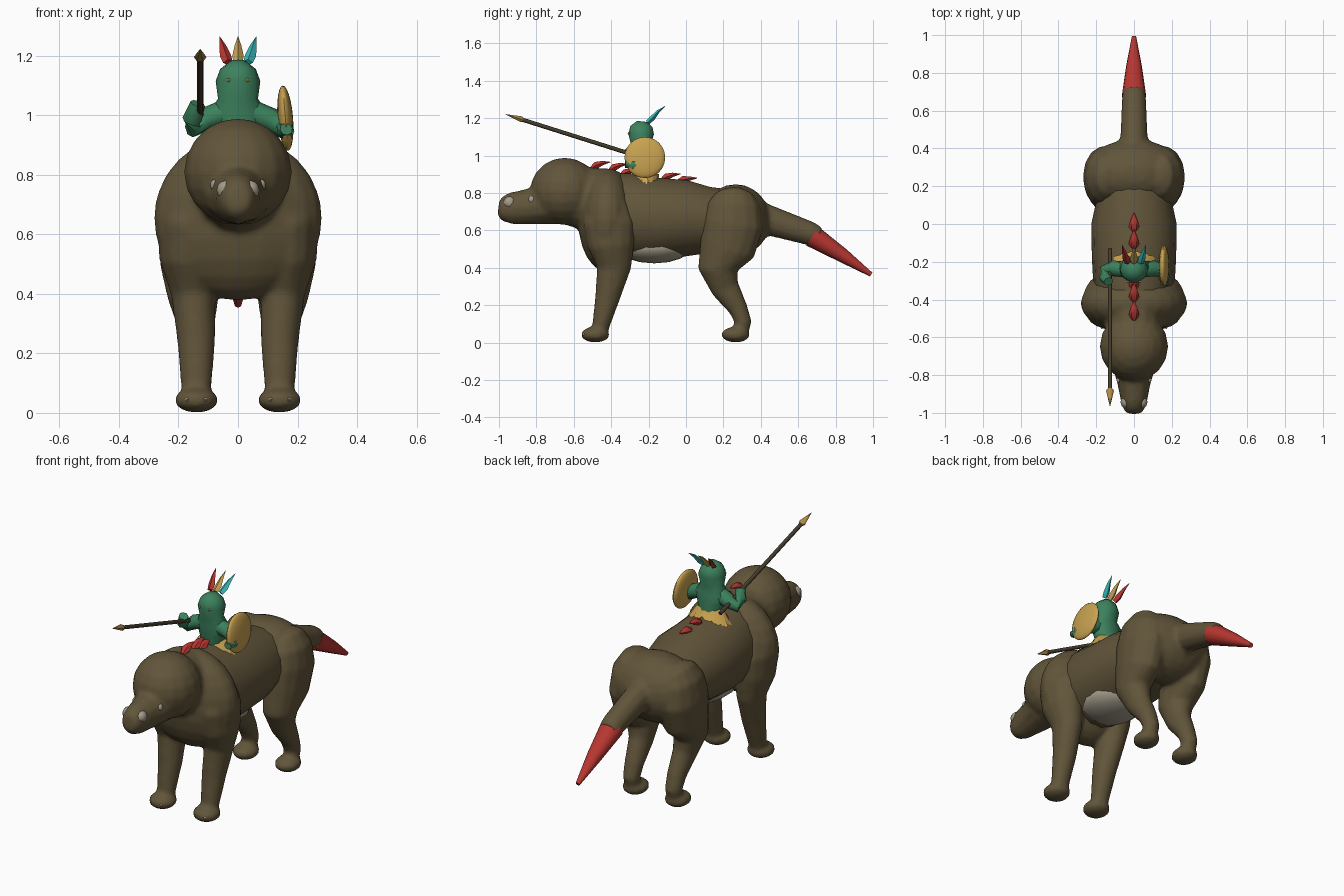
import bpy, math
from mathutils import Vector, Matrix

if "Cube" in bpy.data.objects:
    bpy.data.objects.remove(bpy.data.objects["Cube"])


def material(name, r, g, b):
    m = bpy.data.materials.new(name)
    m.use_nodes = True
    m.diffuse_color = (r, g, b, 1)
    m.node_tree.nodes["Principled BSDF"].inputs["Base Color"].default_value = (r, g, b, 1)
    return m


HIDE = material("brown hide", .12, .09, .042)
PALE = material("pale patch", .37, .33, .26)
RED = material("red", .48, .037, .03)
GREEN = material("green skin", .045, .22, .11)
GOLD = material("gold", .58, .36, .08)
CYAN = material("cyan feather", .04, .50, .50)
WOOD = material("dark wood", .06, .045, .025)
BRONZE = material("bronze", .42, .26, .06)
X, Y = Vector((1, 0, 0)), Vector((0, 1, 0))


def add(name, verts, faces, mat):
    me = bpy.data.meshes.new(name)
    me.from_pydata(verts, [], faces)
    me.materials.append(mat)
    me.update()
    ob = bpy.data.objects.new(name, me)
    bpy.context.collection.objects.link(ob)
    bpy.ops.object.select_all(action='DESELECT')
    ob.select_set(True)
    bpy.context.view_layer.objects.active = ob
    bpy.ops.object.mode_set(mode='EDIT')
    bpy.ops.mesh.select_all(action='SELECT')
    bpy.ops.mesh.normals_make_consistent(inside=False)
    bpy.ops.object.mode_set(mode='OBJECT')
    bpy.ops.object.shade_smooth_by_angle(angle=math.radians(50))
    return ob


def loft(name, rings, mat, sides=14, ref=X, flip=1):
    """Skin elliptical rings (x, y, z, side radius, other radius) along a path."""
    pts = [Vector(r[:3]) for r in rings]
    verts, faces = [], []
    for i, r in enumerate(rings):
        t = (pts[min(i + 1, len(pts) - 1)] - pts[max(i - 1, 0)]).normalized()
        side = (ref - t * ref.dot(t)).normalized()
        up = t.cross(side)
        for k in range(sides):
            a = math.tau * k / sides
            v = pts[i] + side * (r[3] * math.cos(a)) + up * (r[4] * math.sin(a))
            verts.append((v.x * flip, v.y, v.z))
    for i in range(len(rings) - 1):
        for k in range(sides):
            n = (k + 1) % sides
            a, b = i * sides, (i + 1) * sides
            faces.append((a + k, a + n, b + n, b + k))
    last = (len(rings) - 1) * sides
    faces += [tuple(range(sides))[::-1], tuple(range(last, last + sides))]
    return add(name, verts, faces, mat)


def ball(name, centre, radii, mat, seg=12, rings=8, turn=Matrix()):
    bpy.ops.mesh.primitive_uv_sphere_add(segments=seg, ring_count=rings, radius=1)
    ob = bpy.context.object
    ob.name = name
    ob.data.transform(Matrix.Translation(centre) @ turn @ Matrix.Diagonal((*radii, 1)))
    ob.data.materials.append(mat)
    bpy.ops.object.shade_smooth_by_angle(angle=math.radians(50))
    return ob


def fuse(name, parts):
    """Join overlapping parts into one softly blended skin."""
    bpy.ops.object.select_all(action='DESELECT')
    for p in parts:
        p.select_set(True)
    bpy.context.view_layer.objects.active = parts[0]
    bpy.ops.object.join()
    ob = bpy.context.object
    ob.name = name
    ob.modifiers.clear()
    remesh = ob.modifiers.new("blend", 'REMESH')
    remesh.mode = 'VOXEL'
    remesh.voxel_size = .012
    remesh.use_smooth_shade = True
    smooth = ob.modifiers.new("soften", 'SMOOTH')
    smooth.factor = .5
    smooth.iterations = 6


def spine(rows):
    return [(0, *r) for r in rows]


# Beast trunk (rows: y, z, half width, half height) and pale belly
loft("torso", spine([(-.45, .69, .18, .22), (-.32, .675, .215, .235), (-.18, .662, .223, .225),
                     (0, .665, .226, .207), (.12, .655, .20, .18), (.25, .65, .18, .17),
                     (.38, .66, .13, .12)]), HIDE, 18)
ball("belly_patch", (0, -.17, .512), (.165, .20, .088), PALE, 14)

# Front half: chest, neck, rounded skull and muzzle
front = [
    ball("chest", (0, -.42, .655), (.284, .157, .278), HIDE, 20, 12),
    loft("neck", spine([(-.40, .73, .15, .19), (-.50, .765, .155, .175), (-.62, .79, .15, .16)]), HIDE, 16),
    ball("skull", (0, -.648, .809), (.182, .187, .18), HIDE, 16, 10),
    loft("muzzle", spine([(-.62, .745, .12, .11), (-.76, .738, .115, .105), (-.84, .727, .09, .097),
                          (-.94, .718, .07, .084), (-.98, .717, .057, .068),
                          (-1.003, .72, .037, .042)]), HIDE, 12)]

# Rear half: rump and tail
rear = [
    ball("rump", (0, .265, .655), (.262, .186, .192), HIDE, 20, 12),
    loft("tail", spine([(.34, .69, .09, .09), (.44, .655, .074, .082), (.66, .585, .065, .065),
                        (.71, .563, .058, .056)]), HIDE, 12)]
loft("tail_tip", spine([(.675, .57, .065, .06), (.84, .465, .041, .038), (.99, .364, .012, .012)]), RED, 12)

# Legs, paws and face patches on both sides
for s, tag in ((1, "left"), (-1, "right")):
    front.append(loft(tag + "_front_leg", [
        (.14, -.41, .82, .05, .06), (.155, -.41, .74, .09, .11), (.165, -.41, .64, .107, .142),
        (.165, -.40, .52, .10, .127), (.15, -.385, .40, .075, .092), (.14, -.42, .24, .064, .067),
        (.14, -.455, .09, .052, .047), (.14, -.465, .03, .04, .04)], HIDE, flip=s))
    front.append(ball(tag + "_front_paw", (.14 * s, -.485, .043), (.077, .08, .043), HIDE, 10, 6))
    rear.append(loft(tag + "_hind_leg", [
        (.11, .26, .81, .04, .06), (.13, .26, .785, .08, .11), (.15, .255, .73, .104, .145),
        (.157, .25, .63, .114, .167), (.155, .22, .50, .107, .152), (.15, .17, .39, .087, .107),
        (.14, .21, .29, .062, .077), (.135, .28, .18, .052, .052), (.135, .305, .11, .047, .047),
        (.135, .29, .04, .04, .04)], HIDE, flip=s))
    rear.append(ball(tag + "_hind_paw", (.135 * s, .265, .043), (.072, .08, .043), HIDE, 10, 6))
    for dx in (-.03, .03):
        ball(tag + "_claw", ((.14 + dx) * s, -.542, .045), (.009, .014, .008), PALE, 6, 4)
    ball(tag + "_nose_patch", (.043 * s, -.942, .748), (.029, .035, .033), PALE, 8, 6)
    ball(tag + "_eye_patch", (.08 * s, -.825, .765), (.013, .018, .02), PALE, 8, 6)
fuse("front_body", front)
fuse("rear_body", rear)

# Red back plates leaning to the rear (base y, base z, rise)
for y, z, rise in ((-.515, .925, .04), (-.42, .91, .045), (-.36, .885, .04),
                   (-.14, .862, .04), (-.05, .86, .02)):
    loft("back_spike", spine([(y, z, .008, .008), (y + .035, z + rise * .6, .028, .022),
                              (y + .07, z + rise * .9, .018, .013),
                              (y + .11, z + rise, .002, .002)]), RED, 6)

# Saddle cloth with a zigzag hem, dipping towards the front
n = 28
sverts, sfaces = [], []
for level, (r, z) in enumerate(((.055, .95), (.09, .91), (.13, .865))):
    for k in range(n):
        a = math.tau * k / n
        y = r * .58 * math.sin(a)
        hem = (k % 2) * .02 - .03 * abs(math.cos(a)) + y * .2 if level == 2 else 0
        sverts.append((r * math.cos(a), y - .22, z + hem))
for lv in range(2):
    for k in range(n):
        m = (k + 1) % n
        sfaces.append((lv * n + k, lv * n + m, lv * n + n + m, lv * n + n + k))
sfaces.append(tuple(range(n)))
add("saddle", sverts, sfaces, GOLD)

# Rider body, head and arms
loft("rider_body", [(0, -.225, .90, .065, .055), (0, -.23, .96, .082, .056), (0, -.235, 1.01, .10, .056),
                    (0, -.24, 1.055, .067, .055), (0, -.24, 1.115, .075, .072),
                    (0, -.238, 1.155, .06, .062), (0, -.235, 1.183, .024, .028)], GREEN, 10)
loft("left_arm", [(.05, -.24, 1.005, .042, .045), (.11, -.235, .985, .042, .04),
                  (.15, -.25, .955, .036, .034), (.16, -.285, .95, .03, .03),
                  (.162, -.325, .953, .02, .022)], GREEN, 8, Y)
loft("right_arm", [(.05, -.24, 1.005, .042, .045), (.11, -.235, .985, .042, .04),
                   (.152, -.25, .96, .036, .034), (.155, -.28, .985, .032, .032),
                   (.135, -.305, 1.038, .024, .026)], GREEN, 8, Y, -1)
for s in (1, -1):
    ball("rider_eye", (.032 * s, -.305, 1.118), (.007, .007, .007), GOLD, 6, 4)

# Feather crest
for name, x, mat in (("red_feather", -1, RED), ("gold_feather", 0, GOLD), ("cyan_feather", 1, CYAN)):
    loft(name, [(.034 * x, -.205, 1.178, .016, .013), (.042 * x, -.18, 1.20, .019, .014),
                (.052 * x, -.15, 1.235, .011, .009), (.062 * x, -.112, 1.264, .001, .001)], mat, 4)

# Spear
sx = -.127
loft("spear_shaft", [(sx, -.13, .957, .011, .011), (sx, -.89, 1.197, .011, .011)], WOOD, 8)
loft("spear_head", [(sx, -.865, 1.189, .008, .008), (sx, -.882, 1.195, .021, .018),
                    (sx, -.965, 1.221, .001, .001)], BRONZE, 6)

# Round shield, tilted slightly outward at the bottom
ball("shield", (.159, -.22, .99), (.026, .109, .11), GOLD, 20, 12, Matrix.Rotation(-.08, 4, 'Y'))
